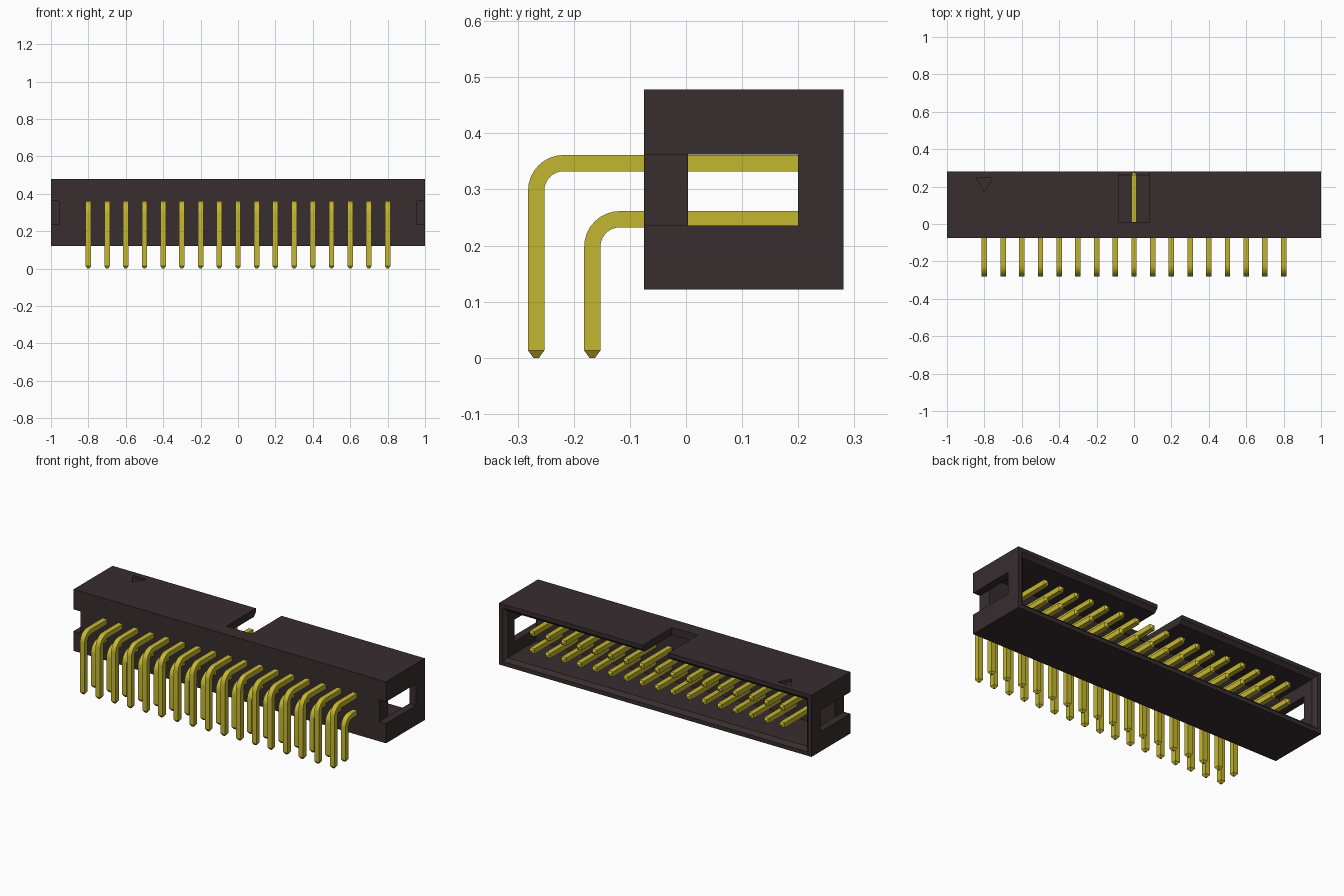
import bpy, bmesh, math
from mathutils import Vector

cube = bpy.data.objects.get("Cube")
if cube:
    bpy.data.objects.remove(cube, do_unlink=True)


def material(name, rgb):
    m = bpy.data.materials.new(name)
    m.use_nodes = True
    m.diffuse_color = (*rgb, 1)
    m.node_tree.nodes["Principled BSDF"].inputs["Base Color"].default_value = (*rgb, 1)
    return m


plastic = material("dark plastic", (0.038, 0.026, 0.028))
gold = material("yellow metal", (0.55, 0.47, 0.03))


def loft(name, rings, mat):
    """Closed solid through a list of rings with equal point counts."""
    bm = bmesh.new()
    loops = [[bm.verts.new(p) for p in ring] for ring in rings]
    n = len(loops[0])
    for a, b in zip(loops, loops[1:]):
        for i in range(n):
            j = (i + 1) % n
            bm.faces.new((a[i], a[j], b[j], b[i]))
    bm.faces.new(loops[0])
    bm.faces.new(loops[-1])
    bmesh.ops.recalc_face_normals(bm, faces=bm.faces)
    mesh = bpy.data.meshes.new(name)
    bm.to_mesh(mesh)
    bm.free()
    mesh.materials.append(mat)
    obj = bpy.data.objects.new(name, mesh)
    bpy.context.collection.objects.link(obj)
    return obj


def rect(y, x0, x1, z0, z1):
    return [(x0, y, z0), (x1, y, z0), (x1, y, z1), (x0, y, z1)]


def box(name, x0, x1, y0, y1, z0, z1):
    return loft(name, [rect(y, x0, x1, z0, z1) for y in (y0, y1)], plastic)


# Housing block
FRONT, BACK, LOW, HIGH = -0.075, 0.281, 0.122, 0.478
WALL, FLOOR, LIP = 0.043, 0.004, 0.02
housing = box("housing", -1, 1, FRONT, BACK, LOW, HIGH)


def opening(y, w):
    return rect(y, -1 + w, 1 - w, LOW + w, HIGH - w)


# Open cavity with a flared mouth
cutters = [loft("cavity_cutter", [opening(FLOOR, WALL), opening(BACK - LIP, WALL),
                                  opening(BACK + LIP, WALL - 2 * LIP)], plastic)]
# Keying slot in the top wall
cutters.append(box("key_cutter", -0.082, 0.082, 0.01, 0.4, 0.35, 0.6))
# End windows, continuing as shallow grooves to the front
for s in (-1, 1):
    x0, x1 = sorted((s * (1 - WALL), s * 1.1))
    cutters.append(box("groove_cutter", x0, x1, -0.2, 0.05, 0.236, 0.362))
    x0, x1 = sorted((s * 0.9, s * 1.1))
    cutters.append(box("window_cutter", x0, x1, FLOOR + 0.0005, 0.2, 0.236, 0.362))
# Triangular first-pin mark
cutters.append(loft("mark_cutter", [[(-0.842, 0.245, z), (-0.758, 0.245, z), (-0.8, 0.173, z)]
                                    for z in (HIGH - 0.015, HIGH + 0.05)], plastic))

for c in cutters:
    c.hide_render = True
    bpy.context.view_layer.objects.active = housing
    mod = housing.modifiers.new("cut", "BOOLEAN")
    mod.operation, mod.solver, mod.object = "DIFFERENCE", "EXACT", c
    bpy.ops.object.modifier_apply(modifier=mod.name)
    bpy.data.objects.remove(c, do_unlink=True)


# Right-angle pins, swept squares with tapered ends
HALF, BEND, TAPER, TIP, STEPS = 0.0145, 0.049, 0.013, 0.005, 8


def pin_row(name, leg_y, arm_z):
    def ring(y, z, angle, h):
        out = Vector((0, -math.cos(angle), math.sin(angle)))
        side = Vector((1, 0, 0))
        c = Vector((-0.8, y, z))
        return [c + side * a * h + out * b * h for a, b in ((-1, -1), (1, -1), (1, 1), (-1, 1))]

    end = 0.275
    rings = [ring(leg_y, 0, 0, TIP), ring(leg_y, TAPER, 0, HALF)]
    for i in range(STEPS + 1):
        a = math.pi / 2 * i / STEPS
        rings.append(ring(leg_y + BEND * (1 - math.cos(a)),
                          arm_z - BEND * (1 - math.sin(a)), a, HALF))
    rings += [ring(end - TAPER, arm_z, math.pi / 2, HALF), ring(end, arm_z, math.pi / 2, TIP)]
    row = loft(name, rings, gold)
    arr = row.modifiers.new("repeat", "ARRAY")
    arr.count = 17
    arr.use_relative_offset = False
    arr.use_constant_offset = True
    arr.constant_offset_displace = (0.1, 0, 0)
    bpy.ops.object.select_all(action="DESELECT")
    row.select_set(True)
    bpy.context.view_layer.objects.active = row
    bpy.ops.object.modifier_apply(modifier=arr.name)
    bpy.ops.object.shade_smooth_by_angle(angle=math.radians(25))


pin_row("upper_pins", -0.267, 0.347)
pin_row("lower_pins", -0.167, 0.247)
